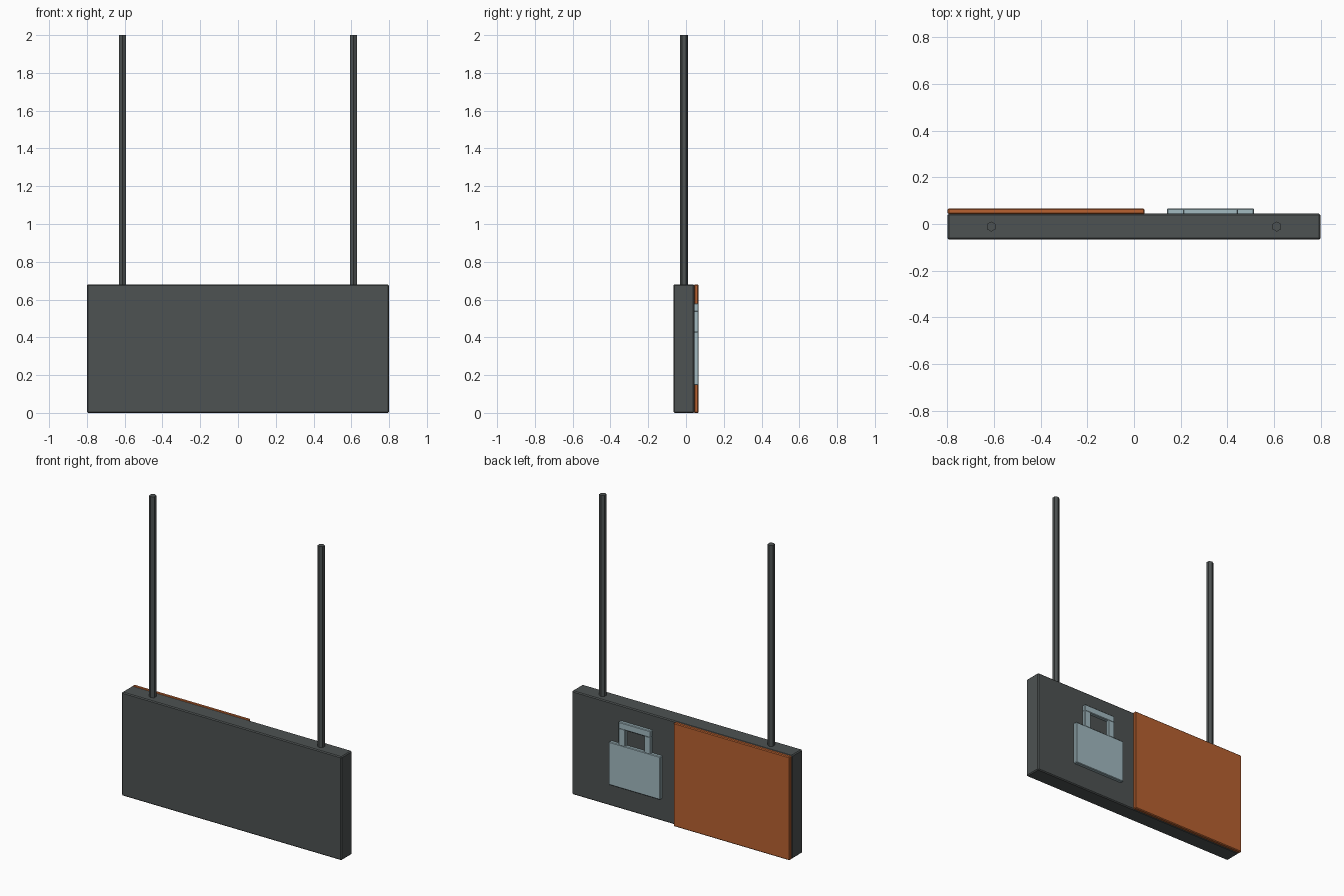
import bpy, bmesh
from mathutils import Vector

if "Cube" in bpy.data.objects:
    bpy.data.objects.remove(bpy.data.objects["Cube"])


def material(name, rgb):
    m = bpy.data.materials.new(name)
    m.diffuse_color = (*rgb, 1.0)
    m.use_nodes = True
    m.node_tree.nodes["Principled BSDF"].inputs["Base Color"].default_value = m.diffuse_color
    return m


dark_grey = material("dark grey", (0.075, 0.085, 0.085))
orange = material("orange", (0.48, 0.12, 0.03))
pale_blue = material("pale blue", (0.36, 0.49, 0.53))


def finish(bm, name, mat):
    me = bpy.data.meshes.new(name)
    bm.to_mesh(me)
    bm.free()
    me.materials.append(mat)
    ob = bpy.data.objects.new(name, me)
    bpy.context.collection.objects.link(ob)
    return ob


def box(name, lo, hi, mat, bevel):
    """Box between two corners, with a narrow chamfer."""
    lo, hi = Vector(lo), Vector(hi)
    bm = bmesh.new()
    bmesh.ops.create_cube(bm, size=1)
    bmesh.ops.scale(bm, vec=hi - lo, verts=bm.verts)
    bmesh.ops.translate(bm, vec=(lo + hi) / 2, verts=bm.verts)
    bmesh.ops.bevel(bm, geom=bm.edges[:], offset=bevel, segments=1,
                    affect='EDGES', profile=0.5)
    return finish(bm, name, mat)


W, H = 0.799, 0.68                      # half width and height of the sign
FRONT, FACE, PROUD = -0.067, 0.044, 0.067  # front, rear face, raised plates

# Sign body and the coloured panel on its rear face
box("sign_body", (-W, FRONT, 0), (W, FACE, H), dark_grey, 0.006)
box("colour_panel", (-W, FACE - 0.002, 0), (0.045, PROUD, H), orange, 0.005)

# Bag symbol: plate plus a handle of two posts and a bar
CX = 0.328
box("bag_plate", (CX - 0.187, FACE - 0.002, 0.147), (CX + 0.187, PROUD, 0.43),
    pale_blue, 0.004)
for side, label in ((-1, "left"), (1, "right")):
    c = CX + side * 0.093
    box(f"bag_handle_post_{label}", (c - 0.024, FACE - 0.002, 0.425),
        (c + 0.024, PROUD, 0.54), pale_blue, 0.004)
box("bag_handle_bar", (CX - 0.117, FACE - 0.002, 0.535),
    (CX + 0.117, PROUD, 0.58), pale_blue, 0.004)

# Six-sided hanging rods
for side, label in ((-1, "left"), (1, "right")):
    bm = bmesh.new()
    bmesh.ops.create_cone(bm, cap_ends=True, segments=6, radius1=0.0215,
                          radius2=0.0215, depth=2 - H + 0.02)
    bmesh.ops.translate(bm, vec=(side * 0.612, -0.011, (2 + H - 0.02) / 2),
                        verts=bm.verts)
    finish(bm, f"hanging_rod_{label}", dark_grey)
